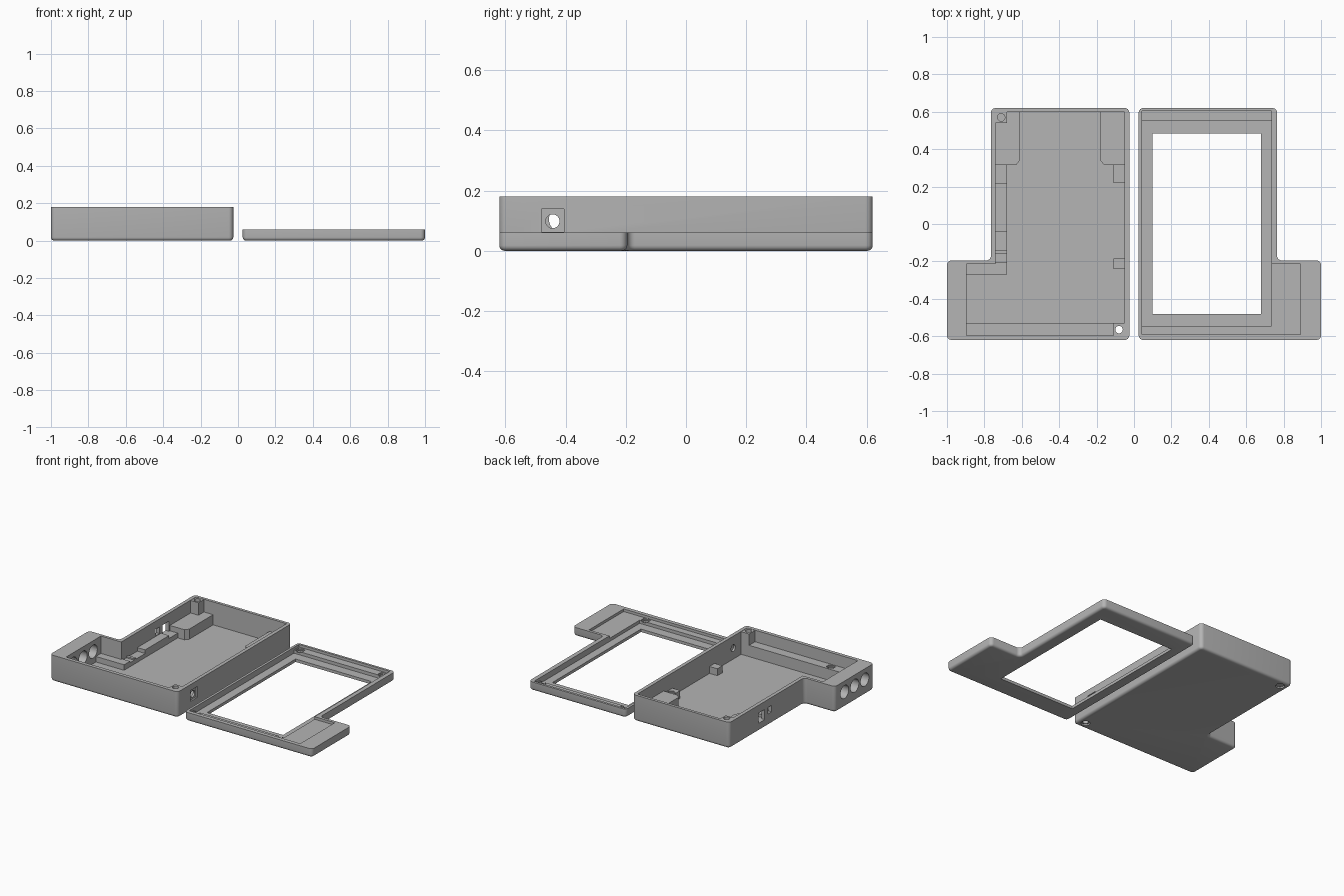
import bpy, bmesh, math
from mathutils import Vector

if "Cube" in bpy.data.objects:
    bpy.data.objects.remove(bpy.data.objects["Cube"], do_unlink=True)

grey = bpy.data.materials.new("plain grey")
grey.use_nodes = True
grey.diffuse_color = (0.46, 0.46, 0.46, 1)
grey.node_tree.nodes["Principled BSDF"].inputs["Base Color"].default_value = (0.46, 0.46, 0.46, 1)


def finish(name, bm):
    bmesh.ops.recalc_face_normals(bm, faces=bm.faces)
    mesh = bpy.data.meshes.new(name)
    bm.to_mesh(mesh)
    bm.free()
    obj = bpy.data.objects.new(name, mesh)
    bpy.context.collection.objects.link(obj)
    mesh.materials.append(grey)
    return obj


def rounded(points, radius, steps=6):
    """Round every corner of a right-angled outline."""
    result = []
    for i, p in enumerate(points):
        p = Vector(p)
        a = (Vector(points[i - 1]) - p).normalized() * radius
        b = (Vector(points[(i + 1) % len(points)]) - p).normalized() * radius
        for k in range(steps + 1):
            t = math.pi / 2 * k / steps
            result.append(p + a * (1 - math.sin(t)) + b * (1 - math.cos(t)))
    return result


def prism(name, points, z0, z1, soft=0):
    """Upright prism, with an optional rounded bottom edge."""
    bm = bmesh.new()
    face = bm.faces.new([bm.verts.new((p[0], p[1], z0)) for p in points])
    top = bmesh.ops.extrude_face_region(bm, geom=[face])["geom"]
    for v in top:
        if isinstance(v, bmesh.types.BMVert):
            v.co.z = z1
    if soft:
        rim = [e for e in bm.edges if all(abs(v.co.z - z0) < 1e-5 for v in e.verts)]
        bmesh.ops.bevel(bm, geom=rim, offset=soft, segments=4, profile=0.5, affect='EDGES')
    return finish(name, bm)


def box(name, x, y, z):
    return prism(name, [(x[0], y[0]), (x[1], y[0]), (x[1], y[1]), (x[0], y[1])], *z)


def rod(centre, radius, depth, sides=32, along_x=False):
    bm = bmesh.new()
    bmesh.ops.create_cone(bm, cap_ends=True, segments=sides, radius1=radius,
                          radius2=radius, depth=depth)
    obj = finish("cutter", bm)
    obj.location = centre
    if along_x:
        obj.rotation_euler.y = math.pi / 2
    return obj


def cut(cutter, *targets):
    """Subtract a cutter from each target and remove the cutter."""
    for obj in targets:
        mod = obj.modifiers.new("cut", 'BOOLEAN')
        mod.operation = 'DIFFERENCE'
        mod.solver = 'EXACT'
        mod.object = cutter
        bpy.context.view_layer.update()
        graph = bpy.context.evaluated_depsgraph_get()
        mesh = bpy.data.meshes.new_from_object(obj.evaluated_get(graph))
        obj.modifiers.clear()
        obj.data = mesh
    bpy.data.objects.remove(cutter, do_unlink=True)


def nut_pocket(x, y, top, *targets):
    cut(rod((x, y, top), 0.03, 0.016, 6), *targets)
    cut(rod((x, y, top), 0.02, 0.03), *targets)


def outline(inner, mid, outer):
    """L-shaped plan: long body plus a side lobe at the front."""
    return [(inner, -0.62), (outer, -0.62), (outer, -0.195), (mid, -0.195),
            (mid, 0.62), (inner, 0.62)]


# Deep case with its cavity
case = prism("case", rounded(outline(-0.025, -0.765, -1), 0.025), 0, 0.18, 0.018)
cut(prism("cutter", [(-0.05, -0.595), (-0.895, -0.595), (-0.895, -0.215), (-0.74, -0.215),
                     (-0.74, 0.6), (-0.05, 0.6)], 0.022, 0.3), case)

# Corner posts with screw holes through the floor
for name, x, y, px, py in (
        ("back_post", (-0.75, -0.68), (0.54, 0.61), -0.71, 0.57),
        ("front_post", (-0.11, -0.04), (-0.605, -0.53), -0.08, -0.565)):
    post = box(name, x, y, (0.01, 0.178))
    cut(rod((px, py, 0.1), 0.02, 0.4), case, post)
    cut(rod((px, py, 0), 0.028, 0.02), case)

# Front rail with a nut pocket
rail = box("front_rail", (-0.9, -0.11), (-0.605, -0.53), (0.01, 0.1))
nut_pocket(-0.71, -0.565, 0.1, rail)

# Raised shelves in the back corners, with angled front ends
for name, wall, edge, slope in (("right_shelf", -0.75, -0.61, -0.63),
                                ("left_shelf", -0.04, -0.18, -0.16)):
    prism(name, [(wall, 0.61), (edge, 0.61), (edge, 0.34), (slope, 0.315), (wall, 0.315)],
          0.01, 0.092)

# Board supports along the inner walls
supports = [box("lobe_support", (-0.9, -0.68), (-0.27, -0.205), (0.01, 0.06)),
            box("low_support", (-0.75, -0.68), (-0.21, -0.04), (0.01, 0.05)),
            box("high_support", (-0.75, -0.68), (-0.04, 0.22), (0.01, 0.075)),
            box("port_support", (-0.75, -0.68), (0.22, 0.32), (0.01, 0.055))]
box("support_rib", (-0.75, -0.68), (-0.16, -0.14), (0.01, 0.06))
box("side_block", (-0.11, -0.04), (-0.24, -0.185), (0.01, 0.07))
nut_block = box("nut_block", (-0.11, -0.04), (0.22, 0.32), (0.01, 0.075))
nut_pocket(-0.08, 0.28, 0.075, nut_block)

# Three round sockets through the lobe wall
for y in (-0.3, -0.41, -0.52):
    cut(rod((-0.95, y, 0.105), 0.045, 0.2, along_x=True), case)

# Square ports in the right wall
cut(box("cutter", (-0.8, -0.7), (0.235, 0.305), (0.055, 0.125)), case)
cut(box("cutter", (-0.8, -0.7), (0.16, 0.2), (0.08, 0.125)), case)

# Recessed socket in the left wall
cut(box("cutter", (-0.036, 0), (-0.48, -0.405), (0.063, 0.138)), case)
cut(rod((-0.04, -0.443, 0.098), 0.023, 0.08, along_x=True), case)

# Shallow frame lid: upper recess, deeper bed, then the window
lid = prism("frame_lid", rounded(outline(0.025, 0.765, 1), 0.025), 0, 0.06, 0.018)
cut(prism("cutter", [(0.042, -0.592), (0.89, -0.592), (0.89, -0.215), (0.735, -0.215),
                     (0.735, 0.604), (0.042, 0.604)], 0.042, 0.1), lid)
cut(box("cutter", (0.042, 0.735), (-0.545, 0.55), (0.02, 0.1)), lid)
cut(box("cutter", (0.1, 0.68), (-0.48, 0.485), (-0.1, 0.1)), lid)
for x in (0.075, 0.703):
    for y in (-0.567, 0.573):
        nut_pocket(x, y, 0.042, lid)

# Smooth the curved surfaces and keep the edges crisp
bpy.ops.object.select_all(action='DESELECT')
for obj in (case, lid):
    obj.select_set(True)
bpy.context.view_layer.objects.active = case
bpy.ops.object.shade_smooth_by_angle(angle=math.radians(32))
